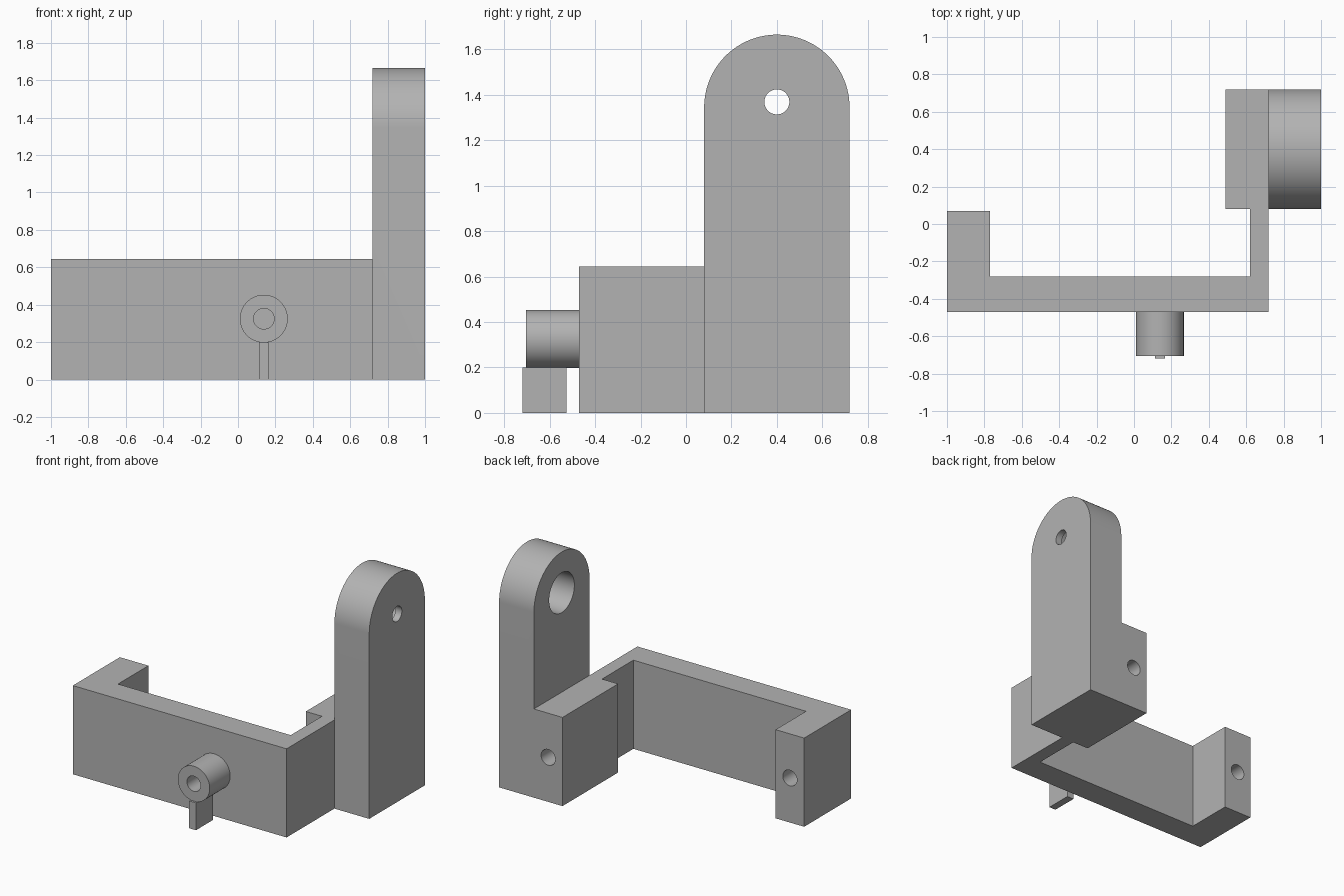
import bpy, bmesh
from math import pi, cos, sin, radians
from mathutils import Matrix, Vector

cube = bpy.data.objects.get("Cube")
if cube:
    bpy.data.objects.remove(cube, do_unlink=True)

grey = bpy.data.materials.new("plain grey")
grey.use_nodes = True
grey.diffuse_color = (0.45, 0.45, 0.45, 1)
grey.node_tree.nodes["Principled BSDF"].inputs["Base Color"].default_value = grey.diffuse_color


def prism(name, profile, start, end, to_world):
    """Extrude a 2D profile from start to end; to_world maps (u, v, w) to x, y, z."""
    bm = bmesh.new()
    face = bm.faces.new([bm.verts.new(to_world(u, v, start)) for u, v in profile])
    new = bmesh.ops.extrude_face_region(bm, geom=[face])["geom"]
    shift = Vector(to_world(0, 0, end)) - Vector(to_world(0, 0, start))
    bmesh.ops.translate(bm, vec=shift, verts=[g for g in new if isinstance(g, bmesh.types.BMVert)])
    bmesh.ops.recalc_face_normals(bm, faces=bm.faces)
    mesh = bpy.data.meshes.new(name)
    bm.to_mesh(mesh)
    bm.free()
    mesh.materials.append(grey)
    obj = bpy.data.objects.new(name, mesh)
    bpy.context.collection.objects.link(obj)
    return obj


def along_x(u, v, w): return (w, u, v)
def along_y(u, v, w): return (u, w, v)
def along_z(u, v, w): return (u, v, w)


def arc(u, v, r, sweep=2 * pi, steps=64):
    count = steps if sweep == 2 * pi else steps + 1
    return [(u + r * cos(sweep * i / steps), v + r * sin(sweep * i / steps)) for i in range(count)]


def combine(obj, other, operation):
    """Apply a boolean and remove the helper."""
    mod = obj.modifiers.new("boolean", 'BOOLEAN')
    mod.operation, mod.solver, mod.object = operation, 'EXACT', other
    bpy.context.view_layer.objects.active = obj
    bpy.ops.object.modifier_apply(modifier=mod.name)
    bpy.data.objects.remove(other, do_unlink=True)


def drill(obj, u, v, r, start, end, direction):
    combine(obj, prism("drill", arc(u, v, r), start, end, direction), 'DIFFERENCE')


def finish(obj):
    """Merge coplanar faces and smooth only the round surfaces."""
    bm = bmesh.new()
    bm.from_mesh(obj.data)
    bmesh.ops.remove_doubles(bm, verts=bm.verts, dist=0.0001)
    bmesh.ops.dissolve_limit(bm, angle_limit=radians(0.5), verts=bm.verts, edges=bm.edges)
    bm.to_mesh(obj.data)
    bm.free()
    bpy.ops.object.select_all(action='DESELECT')
    obj.select_set(True)
    bpy.context.view_layer.objects.active = obj
    bpy.ops.object.shade_smooth_by_angle(angle=radians(30))


# U-shaped bracket with a thick end block on the left
height, mid = 0.645, 0.324
bracket = prism("bracket", [(-1, -.47), (.72, -.47), (.72, .72), (.49, .72), (.49, .08), (.62, .08),
                            (.62, -.28), (-.77, -.28), (-.77, .07), (-1, .07)], 0, height, along_z)

# Tall round-topped post, joined to the end block
post = prism("post", [(.08, 0), (.72, 0)] + arc(.4, 1.345, .32, pi), .72, 1, along_x)
combine(bracket, post, 'UNION')

# Stepped pivot hole through the post
drill(bracket, .4, 1.369, .145, .6, .95, along_x)
drill(bracket, .4, 1.369, .055, .9, 1.1, along_x)

# Blind screw holes in the rear ends of both arms
drill(bracket, .605, mid, .057, .42, .8, along_y)
drill(bracket, -.885, mid, .057, -.23, .2, along_y)
finish(bracket)

# Hollow peg on the front
peg = prism("front_peg", arc(.138, .325, .128), -.705, -.47, along_y)
drill(peg, .138, .325, .055, -.8, -.48, along_y)
finish(peg)

# Thin tab below the peg
prism("peg_tab", [(.111, 0), (.166, 0), (.166, .199), (.111, .199)], -.72, -.525, along_y)
